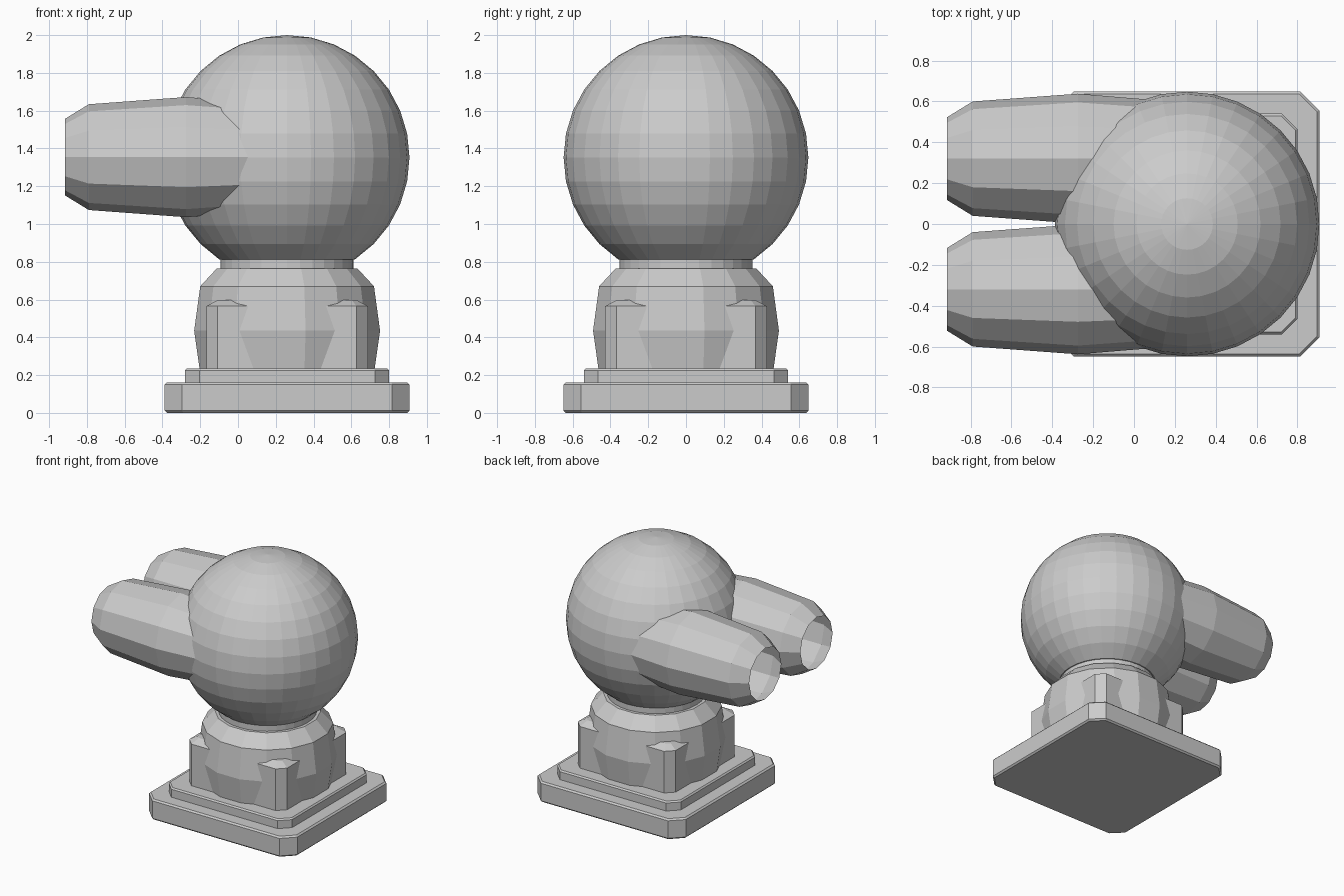
import bpy, bmesh, math
from mathutils import Vector

if "Cube" in bpy.data.objects:
    bpy.data.objects.remove(bpy.data.objects["Cube"])

CX = 0.26    # centre of the pedestal and ball
grey = bpy.data.materials.new("light grey")
grey.diffuse_color = (0.6, 0.6, 0.6, 1)
grey.use_nodes = True
grey.node_tree.nodes["Principled BSDF"].inputs["Base Color"].default_value = grey.diffuse_color


def loft(name, rings, cap_start=True, cap_end=True):
    """Skin a list of equal-length point rings into a flat-shaded object."""
    bm = bmesh.new()
    loops = [[bm.verts.new(p) for p in ring] for ring in rings]
    n = len(loops[0])
    for a, b in zip(loops, loops[1:]):
        for i in range(n):
            j = (i + 1) % n
            bm.faces.new((a[i], a[j], b[j], b[i]))
    if cap_start:
        bm.faces.new(loops[0][::-1])
    if cap_end:
        bm.faces.new(loops[-1])
    bmesh.ops.remove_doubles(bm, verts=bm.verts, dist=1e-5)
    me = bpy.data.meshes.new(name)
    bm.to_mesh(me)
    bm.free()
    me.materials.append(grey)
    ob = bpy.data.objects.new(name, me)
    bpy.context.collection.objects.link(ob)
    return ob


def circle(r, n, phase=0.0):
    return [(r * math.cos(math.tau * (i + phase) / n),
             r * math.sin(math.tau * (i + phase) / n)) for i in range(n)]


def turned(name, profile, n, phase=0.0, **caps):
    """Upright turned part from (radius, z) pairs."""
    return loft(name, [[Vector((CX + x, y, z)) for x, y in circle(r, n, phase)]
                       for r, z in profile], **caps)


def plate(name, half, cut, levels):
    """Square slab with cut corners; levels are (z, inset) pairs."""
    rings = []
    for z, inset in levels:
        h = half - inset
        k = h - (cut - 0.586 * inset)
        pts = [(h, -k), (h, k), (k, h), (-k, h), (-h, k), (-h, -k), (-k, -h), (k, -h)]
        rings.append([Vector((CX + x, y, z)) for x, y in pts])
    return loft(name, rings)


# stepped square base
plate("base_slab", 0.648, 0.092, [(0, 0.012), (0.012, 0), (0.15, 0), (0.162, 0.012)])
plate("base_step", 0.54, 0.075, [(0.16, 0), (0.225, 0), (0.236, 0.01)])

# block whose corners stand out of the round pedestal
plate("corner_block", 0.428, 0.06, [(0.23, 0), (0.565, 0), (0.597, 0.06)])

# round pedestal with sixteen sides, and neck
k = 1 / math.cos(math.pi / 16)
turned("pedestal", [(0.463 * k, 0.23), (0.492 * k, 0.435), (0.46 * k, 0.67),
                    (0.372 * k, 0.765)], 16, 0.5)
turned("neck", [(0.352, 0.75), (0.352, 0.82)], 32)

# ball head, cut off flat at the neck
R, CZ = 0.648, 1.352
ball = []
for i in range(-5, 9):
    a = math.radians(11.25 * i)
    r = R * math.cos(a)
    a_z = CZ + R * math.sin(a)
    if i < 8:
        ball.append((r, a_z))
bottom = CZ - R * math.sin(math.radians(33.75 + 22.5))
head = turned("ball_head", ball, 32, cap_end=False)
bm = bmesh.new()
bm.from_mesh(head.data)
rim = [v for v in bm.verts if abs(v.co.z - ball[-1][1]) < 1e-4]
rim.sort(key=lambda v: math.atan2(v.co.y, v.co.x - CX))
pole = bm.verts.new((CX, 0, CZ + R))
for a, b in zip(rim, rim[1:] + rim[:1]):
    bm.faces.new((a, b, pole))
bm.to_mesh(head.data)
bm.free()

# pair of open, twelve-sided barrels
for side, label in ((1, "back"), (-1, "front")):
    profile = [(0.15, 0.283), (-0.275, 0.318), (-0.79, 0.28), (-0.917, 0.202)]
    loft("barrel_" + label,
         [[Vector((x, side * 0.32 - u, 1.354 + v)) for u, v in circle(r, 12)]
          for x, r in profile], cap_start=False, cap_end=False)
for ob in bpy.data.objects:
    if ob.name.startswith("barrel"):
        bm = bmesh.new()
        bm.from_mesh(ob.data)
        # make barrel walls face outward
        c = sum((v.co for v in bm.verts), Vector()) / len(bm.verts)
        f = max(bm.faces, key=lambda q: q.calc_center_median().z)
        f.normal_update()
        if f.normal.z < 0:
            bmesh.ops.reverse_faces(bm, faces=bm.faces)
        bm.to_mesh(ob.data)
        bm.free()
